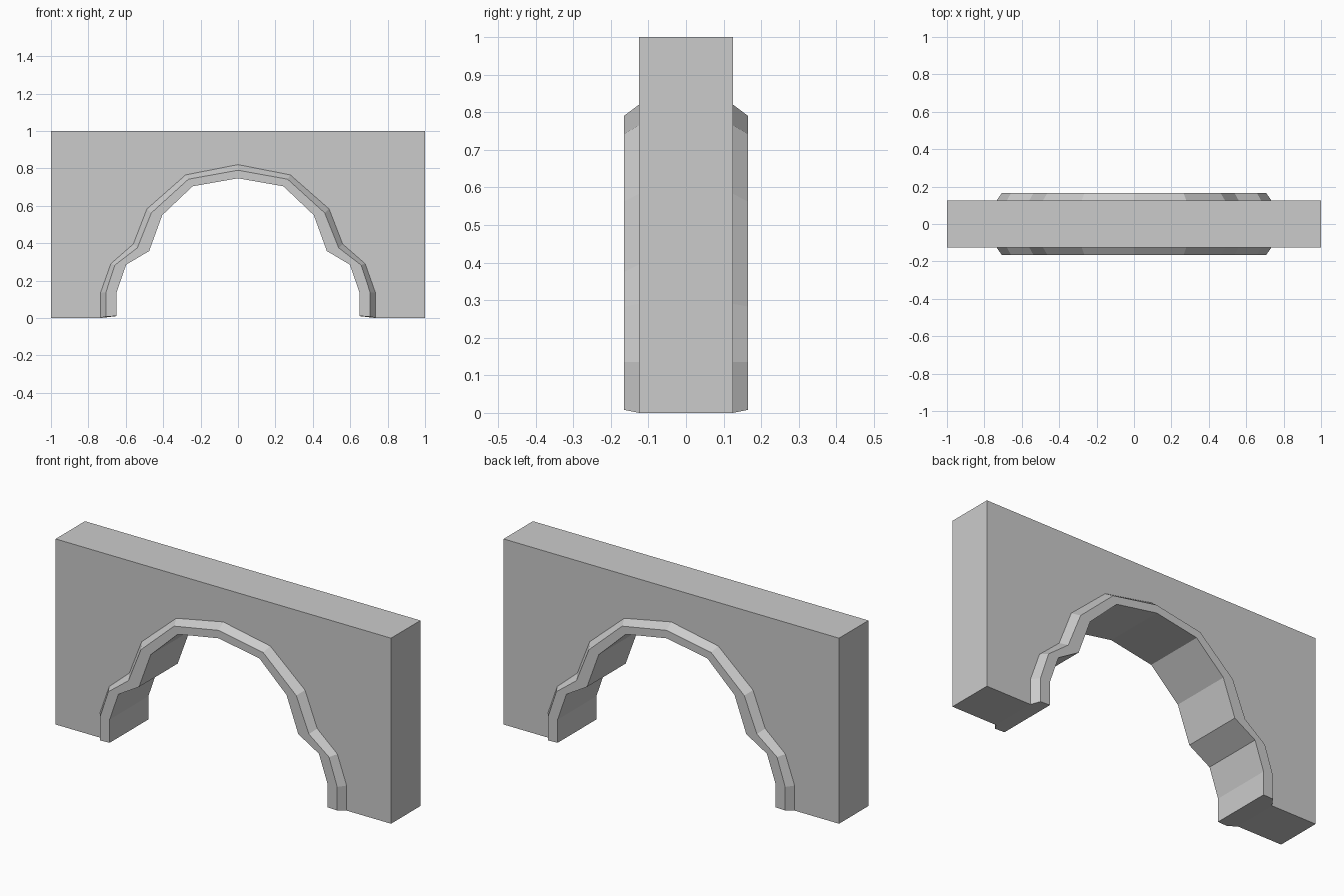
import bpy, bmesh

if "Cube" in bpy.data.objects:
    bpy.data.objects.remove(bpy.data.objects["Cube"])

# Right half of the arch, foot to crown: wall line, raised lip, opening edge
WALL_LINE = [(.735, 0), (.735, .135), (.68, .29), (.56, .395), (.487, .583), (.28, .765), (0, .82)]
LIP_LINE = [(.707, .008), (.707, .135), (.658, .283), (.538, .375), (.463, .562), (.265, .742), (0, .79)]
OPENING = [(.65, .01), (.65, .135), (.598, .285), (.475, .358), (.405, .55), (.243, .704), (0, .747)]
WALL_Y, TRIM_Y, HEIGHT = .125, .165, 1.0


def full(half):
    """Mirror a half line into a full arch from the right foot to the left."""
    return half + [(-x, z) for x, z in reversed(half[:-1])]


bm = bmesh.new()


def line(points, y):
    return [bm.verts.new((x, y, z)) for x, z in points]


# Arch trim and soffit: lines running over the arch, skinned side by side
lines = [line(full(p), y) for p, y in (
    (WALL_LINE, -WALL_Y), (LIP_LINE, -TRIM_Y), (OPENING, -TRIM_Y),
    (OPENING, TRIM_Y), (LIP_LINE, TRIM_Y), (WALL_LINE, WALL_Y))]
for a, b in zip(lines, lines[1:]):
    for i in range(len(a) - 1):
        bm.faces.new((a[i], a[i + 1], b[i + 1], b[i]))

# Wall: front and back outlines around the arch, joined by sides, top and feet
border = [(-1, 0), (-1, HEIGHT), (1, HEIGHT), (1, 0)]
front, back = line(border, -WALL_Y), line(border, WALL_Y)
bm.faces.new(lines[0] + front)
bm.faces.new(lines[-1] + back)
for i in range(3):
    bm.faces.new((front[i], front[i + 1], back[i + 1], back[i]))
for end, corner in ((0, 3), (-1, 0)):
    bm.faces.new((lines[0][end], front[corner], back[corner], lines[-1][end]))
    bm.faces.new([l[end] for l in lines])

bmesh.ops.recalc_face_normals(bm, faces=bm.faces)
# Split the large concave outlines cleanly
bmesh.ops.triangulate(bm, faces=[f for f in bm.faces if len(f.verts) > 6])

mesh = bpy.data.meshes.new("arched_wall")
bm.to_mesh(mesh)
bm.free()
bpy.context.collection.objects.link(bpy.data.objects.new("arched_wall", mesh))
